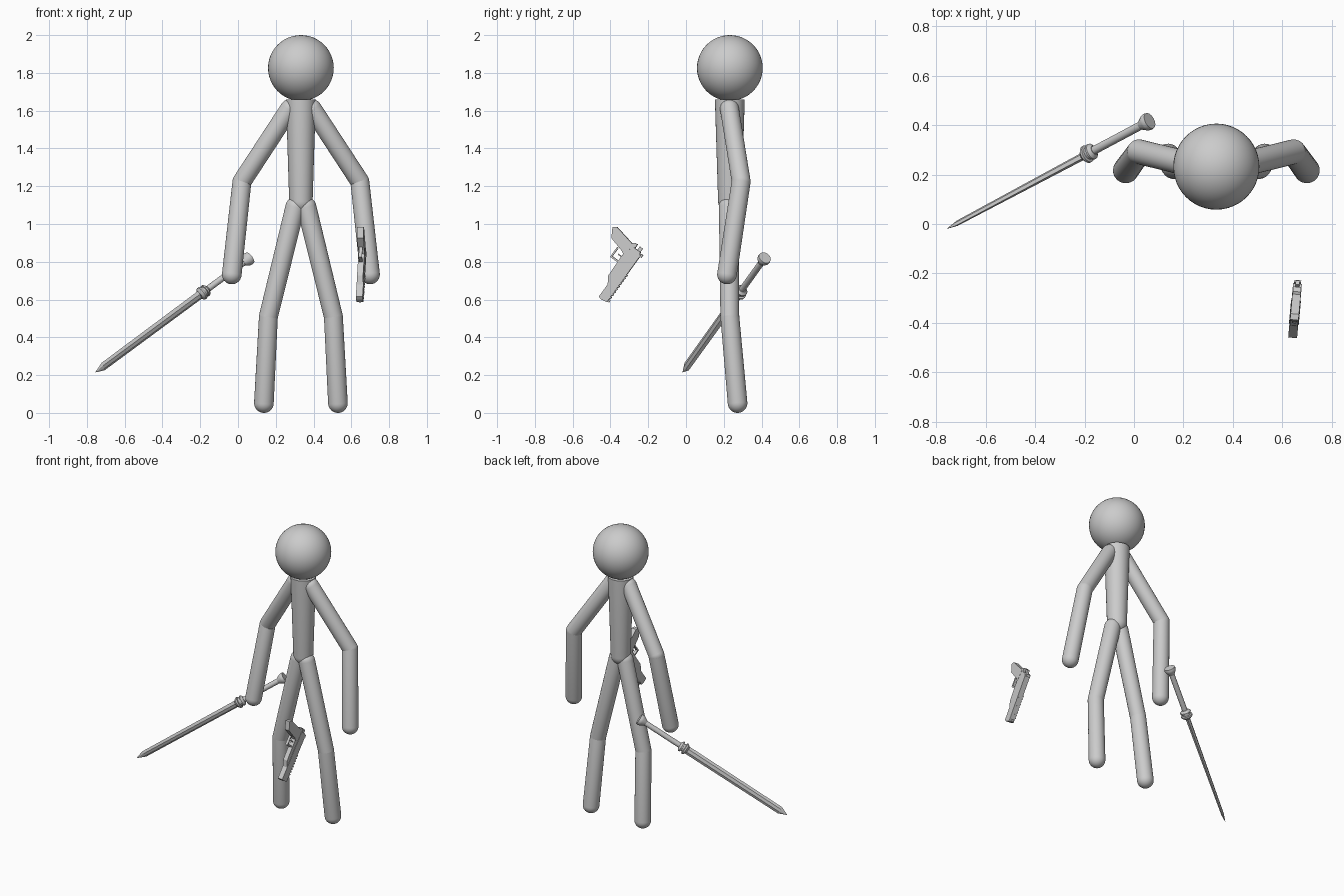
import bpy, bmesh, math
from mathutils import Vector, Matrix

cube = bpy.data.objects.get("Cube")
if cube:
    bpy.data.objects.remove(cube, do_unlink=True)

grey = bpy.data.materials.new("plain_grey")
grey.use_nodes = True
GREY = (0.6, 0.6, 0.6, 1)
grey.diffuse_color = GREY
grey.node_tree.nodes["Principled BSDF"].inputs["Base Color"].default_value = GREY

MID_X = 0.333


def finish(name, bm, matrix=None, smooth=True):
    """Turn a bmesh into a named grey object."""
    bmesh.ops.recalc_face_normals(bm, faces=bm.faces)
    if matrix:
        bm.transform(matrix)
    mesh = bpy.data.meshes.new(name)
    bm.to_mesh(mesh)
    bm.free()
    mesh.materials.append(grey)
    obj = bpy.data.objects.new(name, mesh)
    bpy.context.collection.objects.link(obj)
    if smooth:
        bpy.ops.object.select_all(action='DESELECT')
        obj.select_set(True)
        bpy.context.view_layer.objects.active = obj
        bpy.ops.object.shade_smooth_by_angle(angle=math.radians(35))
    return obj


def loft(bm, rings):
    """Bridge equal rings of points and close both ends."""
    loops = [[bm.verts.new(p) for p in ring] for ring in rings]
    n = len(loops[0])
    for a, b in zip(loops, loops[1:]):
        for i in range(n):
            j = (i + 1) % n
            bm.faces.new((a[i], a[j], b[j], b[i]))
    bm.faces.new(loops[0][::-1])
    bm.faces.new(loops[-1])


def lathe(name, start, end, profile, sides=32):
    """Revolve (distance, radius) pairs about the line from start to end."""
    start, end = Vector(start), Vector(end)
    bm = bmesh.new()
    loft(bm, [[(r * math.cos(2 * math.pi * i / sides), r * math.sin(2 * math.pi * i / sides), h)
               for i in range(sides)] for h, r in profile])
    turn = (end - start).to_track_quat('Z', 'Y').to_matrix().to_4x4()
    return finish(name, bm, Matrix.Translation(start) @ turn)


def dome(height, radius, top, steps=8):
    """Profile of a half ball, rising to or from its equator."""
    angles = [math.radians(2 + 88 * i / steps) for i in range(steps + 1)]
    if top:
        return [(height + radius * math.cos(a), radius * math.sin(a)) for a in reversed(angles)]
    return [(height - radius * math.cos(a), radius * math.sin(a)) for a in angles]


def limb(name, start, end, r0, r1):
    length = (Vector(end) - Vector(start)).length
    lathe(name, start, end, dome(0, r0, False) + dome(length, r1, True))


# Head
bm = bmesh.new()
bmesh.ops.create_uvsphere(bm, u_segments=48, v_segments=24, radius=0.174)
finish("head", bm, Matrix.Translation((MID_X, 0.232, 1.826)))

# Torso: flat at the neck, round at the hips
lathe("torso", (MID_X, 0.232, 1.12), (MID_X, 0.232, 1.66),
      dome(0, 0.062, False) + [(0.54, 0.079)])

# Arms and legs, mirrored about the middle of the body
for side, s in (("right", -1), ("left", 1)):
    def at(x, y, z):
        return (MID_X + s * x, y, z)
    shoulder, elbow, hand = at(0.06, 0.23, 1.61), at(0.312, 0.292, 1.225), at(0.366, 0.217, 0.733)
    hip, knee, foot = at(0.03, 0.226, 1.09), at(0.172, 0.232, 0.51), at(0.196, 0.273, 0.052)
    limb(side + "_upper_arm", shoulder, elbow, 0.05, 0.05)
    limb(side + "_forearm", elbow, hand, 0.05, 0.052)
    limb(side + "_thigh", hip, knee, 0.052, 0.05)
    limb(side + "_shin", knee, foot, 0.05, 0.052)

# Sword handle, with flared pommel and ringed guard
tip = Vector((-0.755, -0.018, 0.215))
guard = Vector((-0.184, 0.286, 0.638))
axis = (tip - guard).normalized()
pommel = guard - axis * 0.335
lathe("sword_pommel", pommel, guard,
      [(0, 0.034), (0.012, 0.036), (0.022, 0.034), (0.05, 0.018)], 16)
lathe("sword_grip", pommel, guard, [(0.04, 0.017), (0.335, 0.017)], 16)
lathe("sword_guard", guard - axis * 0.032, tip,
      [(0, 0.02), (0.012, 0.034), (0.02, 0.034), (0.022, 0.026), (0.034, 0.026),
       (0.036, 0.037), (0.046, 0.037), (0.06, 0.022)], 16)

# Sword blade: bevelled flat section, thinning to a point
thick = Vector((-0.575, 0.79, 0.216))
thick = (thick - axis * thick.dot(axis)).normalized()
wide = axis.cross(thick)
length = (tip - guard).length
bm = bmesh.new()
rings = []
for along, w, t in ((0, 0.026, 0.013), (length - 0.055, 0.024, 0.008), (length, 0.001, 0.001)):
    rings.append([guard + axis * along + wide * (w * u) + thick * (t * v)
                  for u, v in ((1, 0), (0.4, 1), (-0.4, 1), (-1, 0), (-0.4, -1), (0.4, -1))])
loft(bm, rings)
finish("sword_blade", bm, smooth=False)

# Pistol: side outlines in (along barrel, up) space, placed by one matrix
forward = Vector((-0.053, -0.585, -0.81)).normalized()
across = Vector((1, -0.09, 0)).normalized()
across = (across - forward * across.dot(forward)).normalized()
up = across.cross(forward)
rear = Vector((0.66, -0.257, 0.863))
place = Matrix((forward, up, across)).transposed().to_4x4()
place.translation = rear


def plate(name, outline, half):
    bm = bmesh.new()
    loft(bm, [[(x, y, z) for x, y in outline] for z in (-half, half)])
    finish(name, bm, place, smooth=False)


def box(name, x0, x1, y0, y1, half):
    plate(name, ((x0, y0), (x1, y0), (x1, y1), (x0, y1)), half)


plate("pistol_slide", ((0, -0.02), (0.32, -0.02), (0.325, 0.0), (0.318, 0.032),
                       (0.02, 0.032), (0, 0.02)), 0.018)
plate("pistol_frame", ((-0.02, -0.035), (0.0, -0.05), (0.2, -0.045), (0.24, -0.02),
                       (0.0, -0.015), (-0.025, -0.015)), 0.016)
plate("pistol_grip", ((-0.008, -0.03), (-0.015, -0.06), (-0.035, -0.158), (-0.022, -0.178),
                      (0.03, -0.148), (0.052, -0.065), (0.065, -0.04)), 0.017)
box("pistol_hammer", -0.022, 0.008, 0.0, 0.02, 0.008)
box("pistol_rear_sight", 0.005, 0.022, 0.03, 0.041, 0.014)
box("pistol_front_sight", 0.3, 0.314, 0.03, 0.042, 0.006)
for i in range(9):
    x = 0.14 + i * 0.018
    box("pistol_rib", x, x + 0.009, 0.03, 0.037, 0.02)

# Trigger and its guard
box("pistol_trigger", 0.075, 0.082, -0.07, -0.04, 0.004)
box("pistol_guard_front", 0.105, 0.115, -0.088, -0.04, 0.009)
box("pistol_guard_bottom", 0.05, 0.115, -0.096, -0.087, 0.009)
